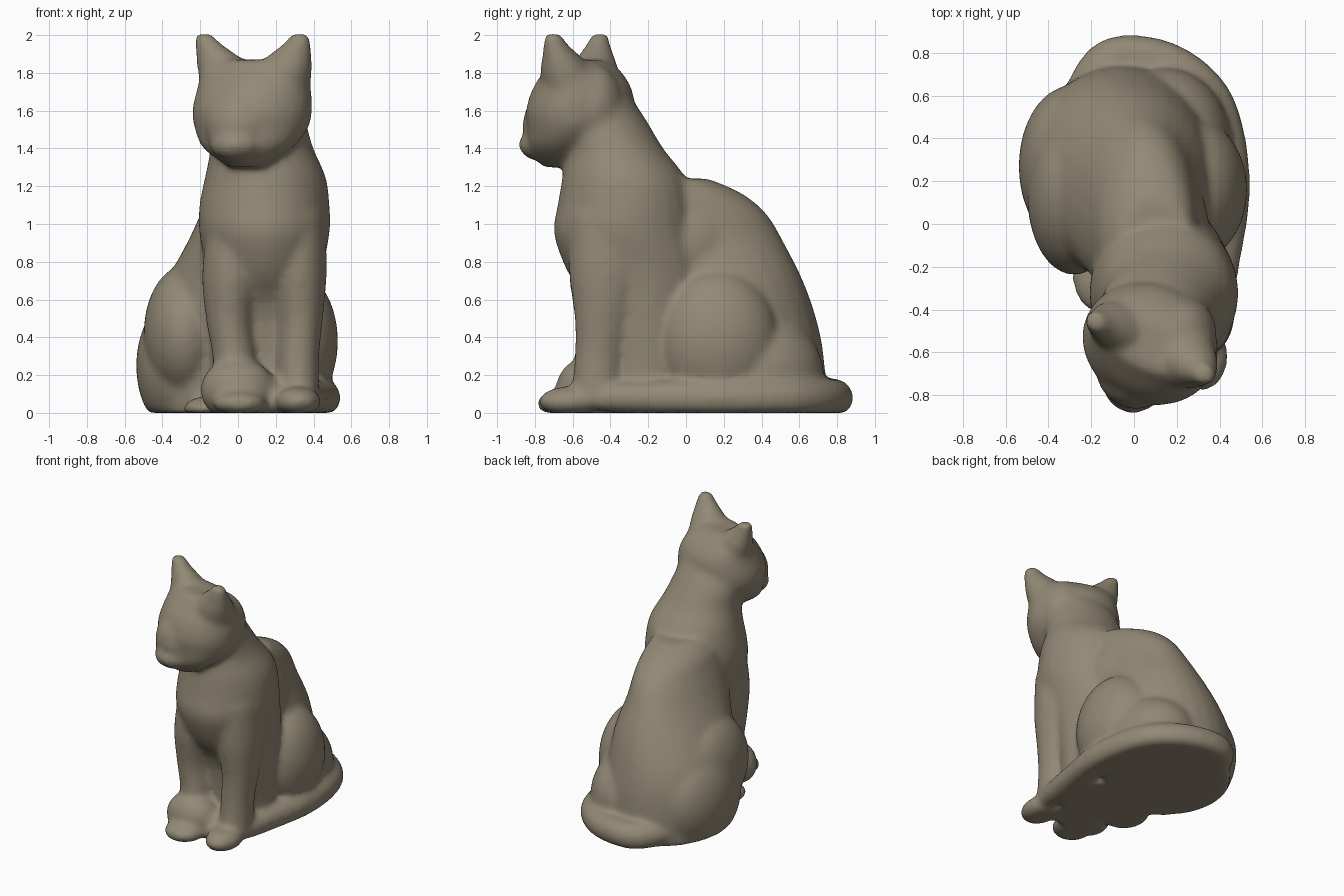
import bpy, bmesh, math
from mathutils import Vector, Matrix

if "Cube" in bpy.data.objects:
    bpy.data.objects.remove(bpy.data.objects["Cube"], do_unlink=True)

stone = bpy.data.materials.new("warm grey brown")
stone.use_nodes = True
COLOUR = (0.29, 0.25, 0.18, 1)
stone.diffuse_color = COLOUR
stone.node_tree.nodes["Principled BSDF"].inputs["Base Color"].default_value = COLOUR

bm = bmesh.new()
SIDES = 28
TURN = math.radians(-24)          # the head looks towards the right paw


def refine(keys, steps=4):
    """Smoothly interpolate a short list of sections."""
    keys = [Vector(k) for k in keys]
    out = []
    for i in range(len(keys) - 1):
        a, b, c, d = (keys[max(i - 1, 0)], keys[i], keys[i + 1],
                      keys[min(i + 2, len(keys) - 1)])
        for s in range(steps):
            t = s / steps
            out.append(b + (c - a) * (t / 2) + (2 * a - 5 * b + 4 * c - d) * (t * t / 2)
                       + (3 * b - a - 3 * c + d) * (t ** 3 / 2))
    return out + [keys[-1]]


def skin(sections):
    """Closed surface through rings given as (centre, axis, axis)."""
    rings = []
    for centre, u, v in sections:
        rings.append([bm.verts.new(centre + u * math.cos(a) + v * math.sin(a))
                      for a in (math.tau * i / SIDES for i in range(SIDES))])
    for low, high in zip(rings, rings[1:]):
        for i in range(SIDES):
            j = (i + 1) % SIDES
            bm.faces.new((low[i], low[j], high[j], high[i]))
    bm.faces.new(rings[0][::-1])
    bm.faces.new(rings[-1])


def column(keys, turn=0.0):
    """Upright form from (x, y, z, half width, half depth) slices."""
    u, v = Vector((math.cos(turn), math.sin(turn), 0)), Vector((-math.sin(turn), math.cos(turn), 0))
    skin([(Vector(k[:3]), u * k[3], v * k[4]) for k in refine(keys)])


def ball(centre, radii, turn=0.0):
    matrix = (Matrix.Translation(centre) @ Matrix.Rotation(turn, 4, 'Z')
              @ Matrix.Diagonal((*radii, 1)))
    bmesh.ops.create_uvsphere(bm, u_segments=32, v_segments=20, radius=1, matrix=matrix)


# chest and neck
column([(.14, -.20, 0, .26, .26), (.14, -.21, .5, .29, .28), (.14, -.26, .75, .31, .37),
        (.14, -.32, .95, .345, .38), (.14, -.32, 1.1, .345, .36), (.145, -.33, 1.25, .32, .325),
        (.125, -.38, 1.4, .275, .26), (.09, -.46, 1.55, .27, .25), (.08, -.51, 1.7, .26, .2)])

# rump and back
column([(-.05, .29, 0, .42, .46), (-.06, .27, .3, .45, .46), (-.05, .22, .5, .43, .47),
        (-.01, .16, .7, .37, .46), (.02, .07, .9, .29, .45), (.05, 0, 1.05, .25, .43),
        (.07, -.05, 1.16, .22, .35), (.1, -.1, 1.24, .17, .22)])
ball((.15, .35, .2), (.31, .38, .34))
ball((.08, -.02, .88), (.27, .33, .33))

# haunches and hind foot
ball((-.28, .13, .42), (.22, .37, .36))
ball((-.29, .27, .25), (.25, .38, .38))
ball((.285, .16, .38), (.245, .33, .38))
ball((-.15, -.25, .02), (.14, .17, .07))

# front legs
column([(-.01, -.5, .06, .11, .13), (-.02, -.45, .3, .115, .14), (-.045, -.43, .5, .125, .16),
        (-.03, -.42, .75, .16, .2), (-.01, -.42, 1.05, .14, .18)])
column([(.32, -.48, .06, .11, .13), (.32, -.46, .3, .11, .13), (.33, -.44, .5, .12, .15),
        (.32, -.42, .75, .15, .2), (.31, -.42, 1.05, .15, .2)])

# paws, with the right one bunched up
ball((0, -.53, .12), (.20, .16, .17))
ball((.01, -.66, .05), (.14, .13, .07))
ball((.32, -.62, .06), (.12, .16, .08))
ball((.15, -.47, .07), (.17, .16, .13))

# tail wrapped around the left side
tail = refine([(-.29, .57, .06), (-.15, .74, .1), (0, .785, .1), (.2, .73, .1), (.36, .58, .1),
               (.43, .35, .1), (.44, .1, .1), (.41, -.15, .09), (.38, -.4, .075), (.35, -.55, .06)])
sections = []
for i, k in enumerate(tail):
    along = (tail[min(i + 1, len(tail) - 1)] - tail[max(i - 1, 0)])
    side = Vector((along.y, -along.x, 0)).normalized()
    sections.append((Vector((k.x, k.y, .08)), side * k.z, Vector((0, 0, k.z))))
skin(sections)

# head, running straight down into the neck at the back
column([(.04, -.67, 1.30, .09, .09), (.05, -.62, 1.40, .24, .2), (.07, -.57, 1.5, .305, .26),
        (.075, -.56, 1.6, .325, .28), (.085, -.55, 1.72, .31, .25), (.085, -.55, 1.82, .29, .17),
        (.085, -.57, 1.87, .22, .11)], TURN)
ball((.2, -.5, 1.62), (.185, .17, .23))

# bridge of the nose and muzzle
ball((.01, -.68, 1.52), (.19, .185, .2), TURN)
ball((-.01, -.755, 1.42), (.14, .13, .09), TURN)

# ears, broad at the base
column([(.225, -.61, 1.72, .16, .15), (.25, -.64, 1.82, .145, .13), (.275, -.66, 1.89, .12, .095),
        (.31, -.69, 1.95, .078, .063), (.33, -.705, 2.008, .045, .042)], TURN)
column([(-.04, -.50, 1.72, .16, .14), (-.07, -.485, 1.82, .15, .12), (-.11, -.475, 1.89, .115, .09),
        (-.155, -.465, 1.95, .075, .062), (-.185, -.455, 2.008, .045, .042)], TURN)

# flat underside
for v in bm.verts:
    v.co.z = max(v.co.z, 0)
bmesh.ops.recalc_face_normals(bm, faces=bm.faces)

mesh = bpy.data.meshes.new("sitting_cat")
bm.to_mesh(mesh)
bm.free()
mesh.materials.append(stone)
cat = bpy.data.objects.new("sitting_cat", mesh)
bpy.context.collection.objects.link(cat)

# fuse the parts and soften the joins
fuse = cat.modifiers.new("fuse", 'REMESH')
fuse.mode = 'VOXEL'
fuse.voxel_size = 0.018
fuse.use_smooth_shade = True
soften = cat.modifiers.new("soften", 'SMOOTH')
soften.factor = 0.5
soften.iterations = 14
